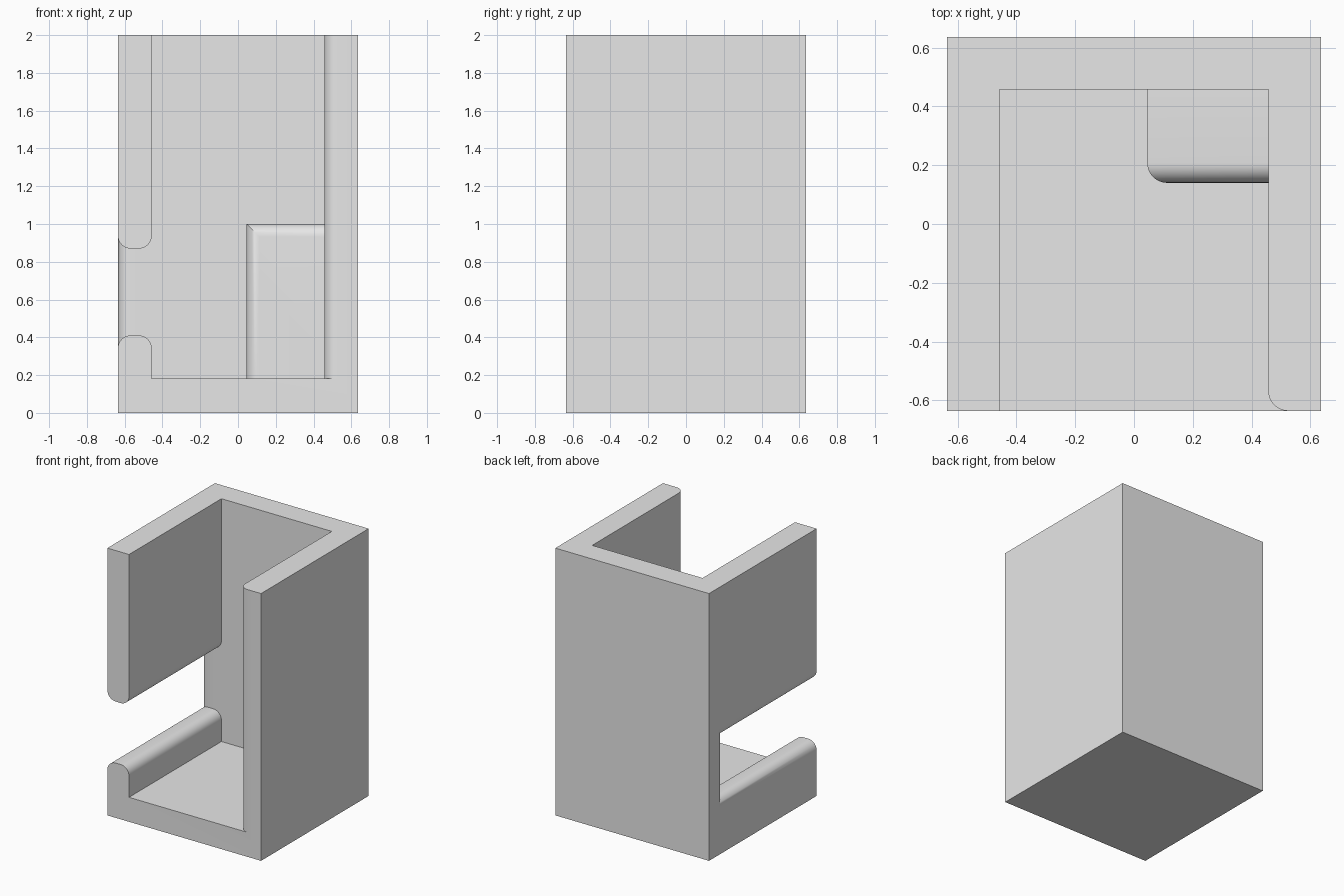
import bpy, bmesh, math

cube = bpy.data.objects.get("Cube")
if cube:
    bpy.data.objects.remove(cube, do_unlink=True)

W, T, H, R = 0.636, 0.179, 2.0, 0.068   # half width, wall, height, edge radius
IN = W - T                              # inner half width
OUT = W + 0.08                          # overshoot for cutters
STEPS = 8

grey = bpy.data.materials.new("light_grey")
grey.use_nodes = True
grey.diffuse_color = (0.8, 0.8, 0.8, 1)
grey.node_tree.nodes["Principled BSDF"].inputs["Base Color"].default_value = (0.8, 0.8, 0.8, 1)


def loft(name, loops):
    """Closed solid through a stack of matching point loops."""
    bm = bmesh.new()
    rings = [[bm.verts.new(p) for p in loop] for loop in loops]
    n = len(rings[0])
    for a, b in zip(rings, rings[1:]):
        for i in range(n):
            j = (i + 1) % n
            bm.faces.new((a[i], a[j], b[j], b[i]))
    bm.faces.new(rings[0])
    bm.faces.new(rings[-1])
    bmesh.ops.recalc_face_normals(bm, faces=bm.faces)
    mesh = bpy.data.meshes.new(name)
    bm.to_mesh(mesh)
    bm.free()
    mesh.materials.append(grey)
    ob = bpy.data.objects.new(name, mesh)
    bpy.context.collection.objects.link(ob)
    return ob


def arc(cx, cy, start, end):
    angles = [math.radians(start + (end - start) * i / STEPS) for i in range(STEPS + 1)]
    return [(cx + R * math.cos(a), cy + R * math.sin(a)) for a in angles]


def upright(name, pts, z0, z1):
    return loft(name, [[(x, y, z) for x, y in pts] for z in (z0, z1)])


def sideways(name, pts, x0, x1):
    return loft(name, [[(x, y, z) for y, z in pts] for x in (x0, x1)])


def combine(target, other, operation):
    mod = target.modifiers.new(operation.title(), 'BOOLEAN')
    mod.operation, mod.solver, mod.object = operation, 'EXACT', other
    bpy.context.view_layer.objects.active = target
    bpy.ops.object.modifier_apply(modifier=mod.name)
    bpy.data.objects.remove(other, do_unlink=True)


# Outer shell, hollowed from the top and front with one rounded front edge
shell = upright("open_holder", [(-W, -W), (W, -W), (W, W), (-W, W)], 0, H)
cavity = upright("cavity_cutter",
                 [(-IN, -OUT), (-IN, IN), (IN, IN)]
                 + arc(IN + R, -W + R, 180, 270) + [(IN + R, -OUT)],
                 T + 0.004, H + 0.1)
combine(shell, cavity, 'DIFFERENCE')

# Side slot: flares at both wall faces, and at its back end on the outside only
Z0, Z1 = 0.41, 0.87
flare = [(R * (1 - math.sin(a)), R * (1 - math.cos(a)))
         for a in (math.pi / 2 * i / STEPS for i in range(STEPS + 1))]
sections = [(-OUT, R, R)]
sections += [(-W + R - R * math.sin(a), R * (1 - math.cos(a)), R * (1 - math.cos(a)))
             for a in (math.pi / 2 * (1 - i / STEPS) for i in range(STEPS + 1))]
sections += [(-IN - d, f, 0) for d, f in flare]
sections += [(-IN + 0.03, R, 0)]
slot = loft("slot_cutter", [[(x, -OUT, Z0 - f), (x, IN + g, Z0 - f),
                             (x, IN + g, Z1 + f), (x, -OUT, Z1 + f)]
                            for x, f, g in sections])
combine(shell, slot, 'DIFFERENCE')

# Inner corner block with rounded front side edge and rounded front top edge
BX, BY, BZ, deep = 0.045, 0.14, 1.0, 0.54
block = upright("corner_block",
                [(BX, deep)] + arc(BX + R, BY + R, 180, 270) + [(deep, BY), (deep, deep)],
                0.1, BZ + 0.1)
top_round = sideways("block_top_profile",
                     [(deep + 0.1, BZ)] + arc(BY + R, BZ - R, 90, 180)
                     + [(BY, 0.05), (deep + 0.1, 0.05)],
                     BX - 0.1, deep + 0.1)
combine(block, top_round, 'INTERSECT')
combine(shell, block, 'UNION')

# Smooth the roundings, keep the corners crisp
bpy.ops.object.select_all(action='DESELECT')
shell.select_set(True)
bpy.context.view_layer.objects.active = shell
bpy.ops.object.shade_smooth_by_angle(angle=math.radians(30))
